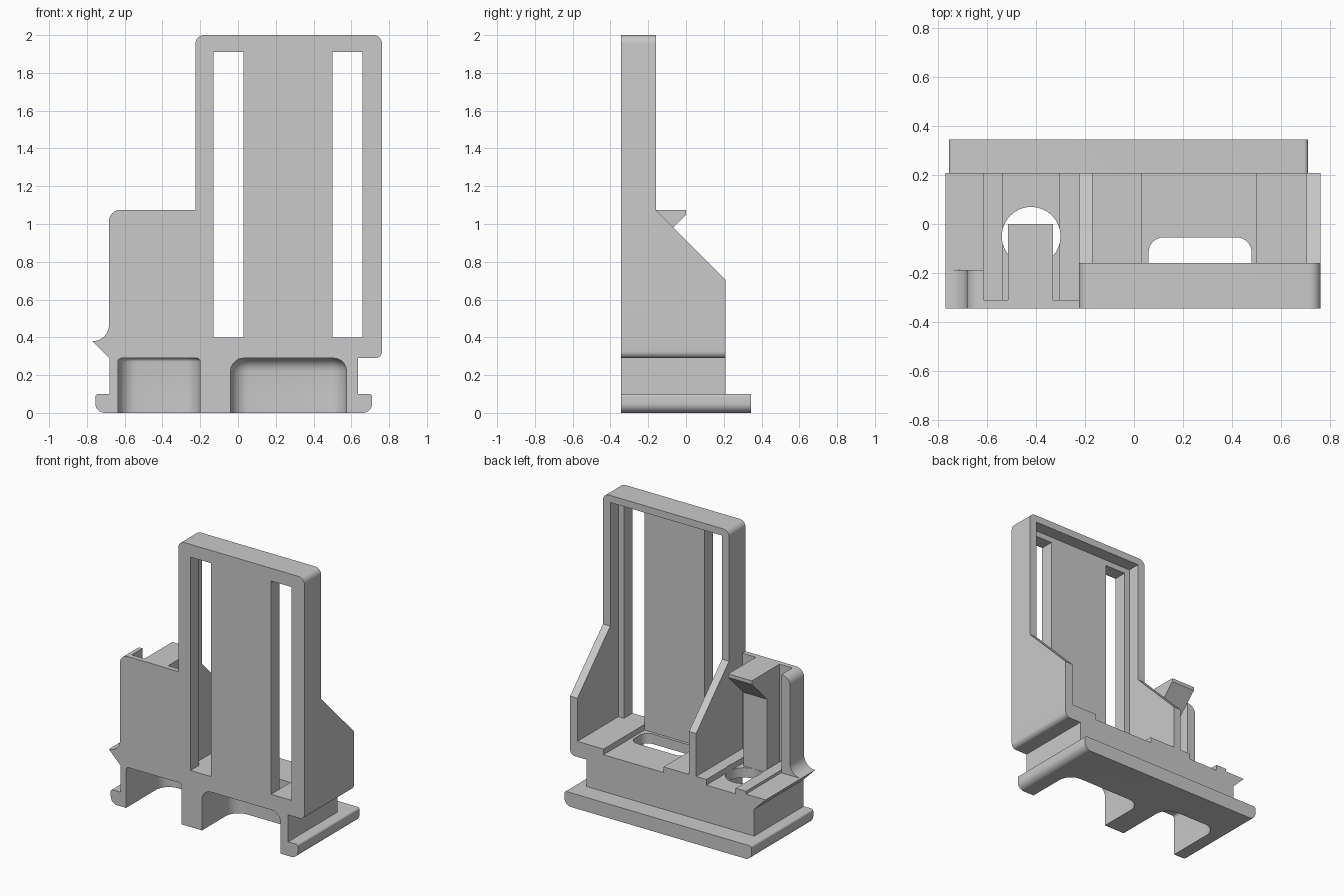
import bpy, bmesh, math
from mathutils import Vector

cube = bpy.data.objects.get("Cube")
if cube:
    bpy.data.objects.remove(cube, do_unlink=True)

GREY = (0.59, 0.59, 0.59, 1)
mat = bpy.data.materials.new("plain grey")
mat.use_nodes = True
mat.diffuse_color = GREY
mat.node_tree.nodes["Principled BSDF"].inputs["Base Color"].default_value = GREY

FRONT, BACK = -0.345, 0.208


def rounded(points, steps=8):
    """Turn (u, v[, radius]) corners into an outline with arcs."""
    out = []
    for i, pt in enumerate(points):
        p = Vector(pt[:2])
        if len(pt) < 3:
            out.append(p)
            continue
        r = pt[2]
        d1 = (Vector(points[i - 1][:2]) - p).normalized()
        d2 = (Vector(points[(i + 1) % len(points)][:2]) - p).normalized()
        half = d1.angle(d2) / 2
        centre = p + (d1 + d2).normalized() * r / math.sin(half)
        reach = r / math.tan(half)
        start = (p + d1 * reach - centre).normalized()
        end = (p + d2 * reach - centre).normalized()
        out += [centre + start.slerp(end, k / steps) * r for k in range(steps + 1)]
    return out


def prism(name, points, axis, lo, hi, top_bevel=0):
    """Extrude an outline along an axis between lo and hi."""
    place = {"x": lambda u, v, w: (w, u, v),
             "y": lambda u, v, w: (u, w, v),
             "z": lambda u, v, w: (u, v, w)}[axis]
    outline = rounded(points)
    bm = bmesh.new()
    rings = [[bm.verts.new(place(p.x, p.y, w)) for p in outline] for w in (lo, hi)]
    for ring in rings:
        bm.faces.new(ring)
    n = len(outline)
    for i in range(n):
        j = (i + 1) % n
        bm.faces.new((rings[0][i], rings[0][j], rings[1][j], rings[1][i]))
    bmesh.ops.recalc_face_normals(bm, faces=bm.faces)
    if top_bevel:
        edges = [e for e in bm.edges if all(v in rings[1] for v in e.verts)]
        bmesh.ops.bevel(bm, geom=edges, offset=top_bevel, segments=5,
                        profile=0.5, affect="EDGES")
    mesh = bpy.data.meshes.new(name)
    bm.to_mesh(mesh)
    bm.free()
    mesh.materials.append(mat)
    obj = bpy.data.objects.new(name, mesh)
    bpy.context.collection.objects.link(obj)
    return obj


def rect(u0, u1, v0, v1, r=None):
    corners = [(u0, v0), (u1, v0), (u1, v1), (u0, v1)]
    return [c + (r,) for c in corners] if r else corners


def cut(obj, cutters):
    """Subtract the cutters and keep the resulting mesh."""
    for c in cutters:
        c.hide_render = True
        mod = obj.modifiers.new("cut", "BOOLEAN")
        mod.operation, mod.solver, mod.object = "DIFFERENCE", "EXACT", c
    deps = bpy.context.evaluated_depsgraph_get()
    mesh = bpy.data.meshes.new_from_object(obj.evaluated_get(deps))
    obj.modifiers.clear()
    obj.data = mesh


# Cutters: two arches under the base, a round hole and a cable slot
arches = [
    prism("cutter_small_arch", [(-0.635, -0.6), (-0.2, -0.6), (-0.2, 0.09, 0.1),
          (-0.635, 0.09, 0.1)], "z", -0.1, 0.29, 0.02),
    prism("cutter_large_arch", [(-0.04, -0.6), (0.575, -0.6), (0.575, 0.02, 0.1),
          (-0.04, 0.02, 0.1)], "z", -0.1, 0.29, 0.07)]
holes = [
    prism("cutter_round_hole", rect(-0.54, -0.3, -0.17, 0.07, 0.1199), "z", 0.2, 0.6),
    prism("cutter_cable_slot", rect(0.06, 0.48, -0.23, -0.055, 0.06), "z", 0.2, 0.6)]

# Base flange
flange = prism("base_flange", [(-0.755, 0, 0.05), (0.71, 0, 0.05),
               (0.71, 0.1, 0.015), (-0.755, 0.1, 0.015)], "y", FRONT, 0.345)
cut(flange, arches)

# Base body with the stepped floor on top
LOW, HIGH = 0.36, 0.4
body = prism("base_body", [
    (-0.68, 0.1), (0.635, 0.1), (0.635, 0.29), (0.762, 0.29, 0.035), (0.762, HIGH),
    (0.5, HIGH), (0.5, LOW), (0.03, LOW), (0.03, HIGH),
    (-0.305, HIGH), (-0.305, LOW), (-0.535, LOW), (-0.535, HIGH),
    (-0.615, HIGH), (-0.615, 0.38), (-0.77, 0.38), (-0.68, 0.29)], "y", FRONT, BACK)
cut(body, arches + holes)

# Tall panel: rounded frame, recessed back, two long slots
panel = prism("tall_panel", [(-0.225, LOW), (0.762, LOW), (0.762, 2, 0.045),
              (-0.225, 2, 0.045)], "y", FRONT, -0.16)
panel_cutters = [prism("cutter_recess", rect(-0.17, 0.705, 0.2, 1.95), "y", -0.25, 0.1)]
for x in (-0.13, 0.5):
    panel_cutters.append(prism("cutter_slot", rect(x, x + 0.16, HIGH, 1.91), "y", -0.6, 0.1))
cut(panel, panel_cutters)

# Sloped side walls
cheeks = [prism(name, [(-0.16, LOW), (BACK, LOW), (BACK, 0.705), (-0.16, 1.075)], "x", x0, x1)
          for name, x0, x1 in (("right_side_wall", -0.225, -0.17),
                               ("left_side_wall", 0.705, 0.762))]

# Lower compartment: thin front plate and flared outer wall
flare = [(-0.77, 0.38), (-0.683, 0.38, 0.085), (-0.683, 1.075, 0.06)]
plate = prism("compartment_plate", flare + [(-0.22, 1.075), (-0.22, LOW), (-0.75, LOW)],
              "y", FRONT, -0.31)
wall = prism("compartment_wall", flare + [(-0.615, 1.075), (-0.615, 0.37), (-0.76, 0.37)],
             "y", -0.31, -0.187)

# Post with an overhanging catch
post = prism("catch_post", [(-0.31, LOW), (-0.17, LOW), (-0.17, 0.88), (0, 1.05),
             (0, 1.075), (-0.31, 1.075)], "x", -0.515, -0.33)

for c in arches + holes + panel_cutters:
    bpy.data.objects.remove(c, do_unlink=True)

# Smooth the arcs, keep the corners crisp
bpy.ops.object.select_all(action="DESELECT")
parts = [flange, body, panel, plate, wall, post] + cheeks
for o in parts:
    o.select_set(True)
bpy.context.view_layer.objects.active = body
bpy.ops.object.shade_smooth_by_angle(angle=math.radians(30))
